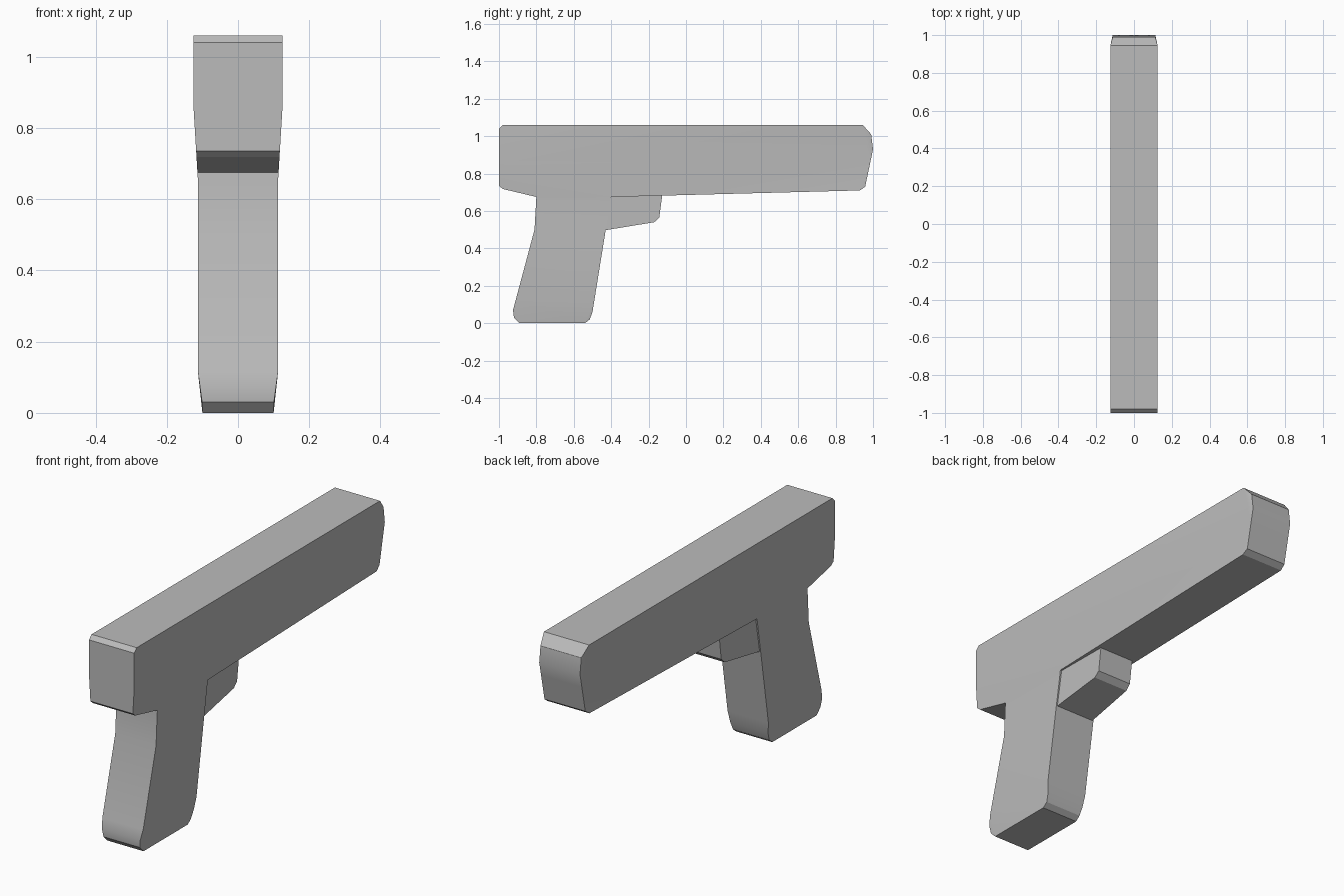
import bpy
import bmesh
from math import radians
from mathutils import Vector

cube = bpy.data.objects.get("Cube")
if cube:
    bpy.data.objects.remove(cube, do_unlink=True)

grey = bpy.data.materials.new("plain_grey")
grey.use_nodes = True
grey.diffuse_color = (0.5, 0.5, 0.5, 1)
grey.node_tree.nodes["Principled BSDF"].inputs["Base Color"].default_value = (0.5, 0.5, 0.5, 1)


def ramp(value, stops):
    """Piecewise linear lookup through (position, result) stops."""
    if value <= stops[0][0]:
        return stops[0][1]
    for (a, ra), (b, rb) in zip(stops, stops[1:]):
        if value <= b:
            return ra + (rb - ra) * (value - a) / (b - a)
    return stops[-1][1]


def slab(name, outline, bevel, cuts, rim_width, panel_width):
    """Side outline (y, z) made into a mirrored slab with bevelled sides."""
    bm = bmesh.new()
    face = bm.faces.new([bm.verts.new((0, y, z)) for y, z in outline])
    bmesh.ops.inset_region(bm, faces=[face], thickness=bevel, use_boundary=True)
    for z in cuts:
        bmesh.ops.bisect_plane(bm, geom=bm.verts[:] + bm.edges[:] + bm.faces[:],
                               plane_co=Vector((0, 0, z)), plane_no=Vector((0, 0, 1)))
    rim = [e for e in bm.edges if e.is_boundary]
    rim_verts = {v for e in rim for v in e.verts}
    for v in bm.verts:
        width = rim_width if v in rim_verts else panel_width
        v.co.x = width(v.co.y, v.co.z)
    # Close the half slab down to the centre plane
    grown = bmesh.ops.extrude_edge_only(bm, edges=rim)["geom"]
    for v in grown:
        if isinstance(v, bmesh.types.BMVert):
            v.co.x = 0
    bmesh.ops.triangulate(bm, faces=[f for f in bm.faces if len(f.verts) > 4])
    bmesh.ops.recalc_face_normals(bm, faces=bm.faces)
    mesh = bpy.data.meshes.new(name)
    bm.to_mesh(mesh)
    bm.free()
    mesh.materials.append(grey)
    obj = bpy.data.objects.new(name, mesh)
    bpy.context.collection.objects.link(obj)
    obj.modifiers.new("Mirror", "MIRROR").use_clip = True
    bpy.ops.object.select_all(action="DESELECT")
    obj.select_set(True)
    bpy.context.view_layer.objects.active = obj
    bpy.ops.object.shade_smooth_by_angle(angle=radians(25))
    return obj


# Long upper body with the slanted grip
body_outline = [
    (-0.98, 1.06), (-1.0, 1.04), (-1.0, 0.735), (-0.98, 0.718),
    (-0.80, 0.675), (-0.81, 0.50), (-0.925, 0.07), (-0.92, 0.03),
    (-0.89, 0.0), (-0.54, 0.0), (-0.515, 0.02), (-0.50, 0.06),
    (-0.43, 0.495), (-0.40, 0.675), (0.93, 0.71), (0.958, 0.73),
    (1.0, 0.93), (0.99, 1.01), (0.945, 1.06),
]


def body_rim(y, z):
    if y > 0.97:
        return 0.07
    return ramp(z, [(0, 0.07), (0.035, 0.095), (0.12, 0.1), (0.72, 0.1), (0.86, 0.108)])


def body_panel(y, z):
    if y > 0.95:
        return 0.113
    return ramp(z, [(0.025, 0.1), (0.12, 0.113), (0.66, 0.113), (0.86, 0.125)])


slab("body_and_grip", body_outline, 0.025, [0.12, 0.66, 0.86], body_rim, body_panel)

# Stubby trigger guard in front of the grip
guard_outline = [(-0.55, 0.478), (-0.17, 0.54), (-0.143, 0.565),
                 (-0.125, 0.70), (-0.55, 0.72)]
slab("trigger_guard", guard_outline, 0.025, [],
     lambda y, z: ramp(y, [(-0.5, 0.095), (-0.125, 0.065)]),
     lambda y, z: ramp(y, [(-0.5, 0.112), (-0.15, 0.095)]))
